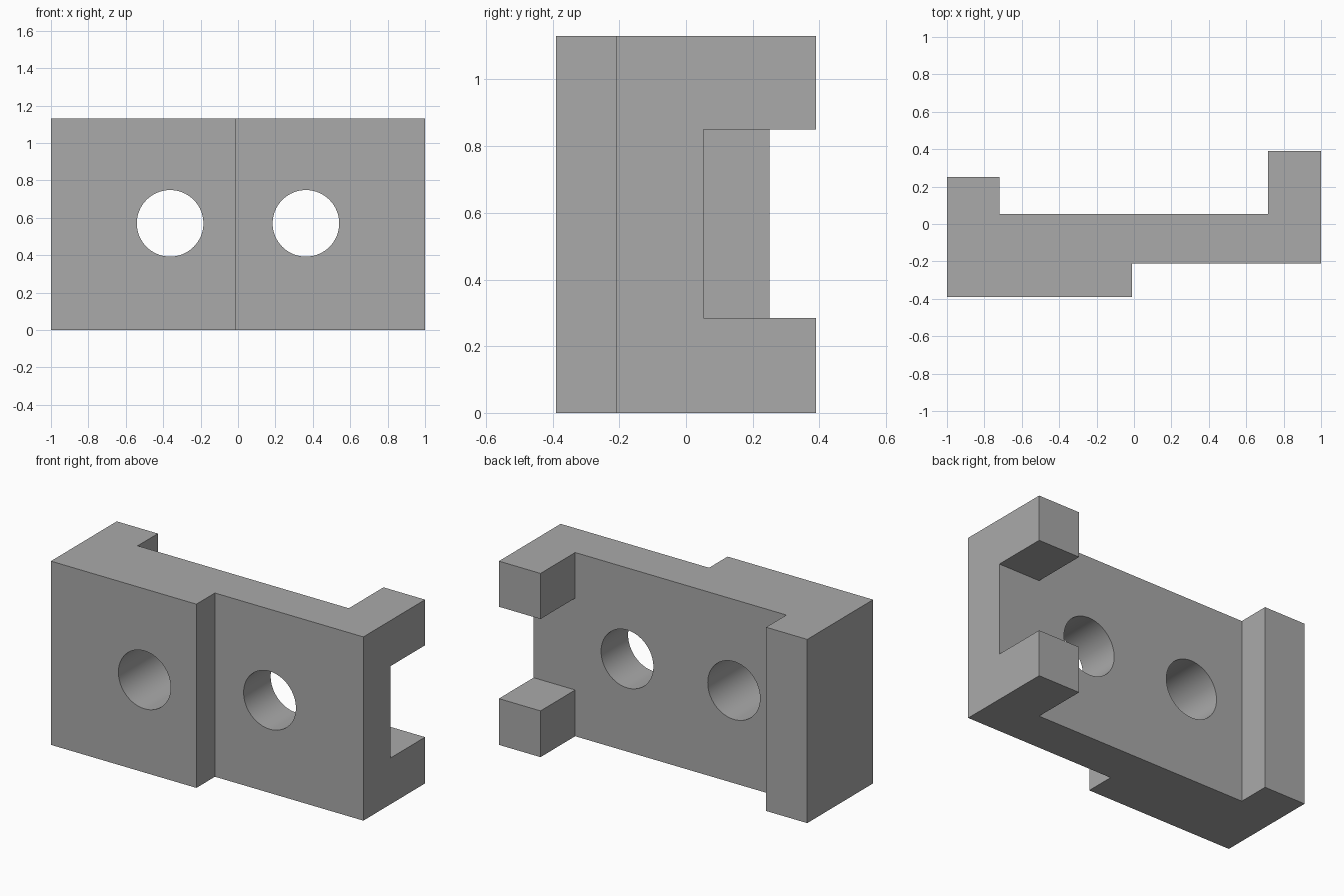
import bpy
import bmesh
from mathutils import Matrix

cube = bpy.data.objects.get("Cube")
if cube:
    bpy.data.objects.remove(cube, do_unlink=True)

HEIGHT = 1.13
MID = HEIGHT / 2

grey = bpy.data.materials.new("plain grey")
grey.use_nodes = True
colour = (0.4, 0.4, 0.4, 1)
grey.diffuse_color = colour
grey.node_tree.nodes["Principled BSDF"].inputs["Base Color"].default_value = colour


def add_object(name, bm):
    bmesh.ops.recalc_face_normals(bm, faces=bm.faces)
    mesh = bpy.data.meshes.new(name)
    bm.to_mesh(mesh)
    bm.free()
    mesh.materials.append(grey)
    obj = bpy.data.objects.new(name, mesh)
    bpy.context.collection.objects.link(obj)
    return obj


def cut(target, cutter):
    cutter.hide_render = True
    mod = target.modifiers.new(cutter.name, "BOOLEAN")
    mod.operation = "DIFFERENCE"
    mod.solver = "EXACT"
    mod.object = cutter
    bpy.context.view_layer.objects.active = target
    bpy.ops.object.modifier_apply(modifier=mod.name)
    bpy.data.objects.remove(cutter, do_unlink=True)


# Stepped plan profile, extruded upwards
profile = [(-1, -0.39), (-0.01, -0.39), (-0.01, -0.21), (1, -0.21),
           (1, 0.39), (0.717, 0.39), (0.717, 0.053), (-0.72, 0.053),
           (-0.72, 0.25), (-1, 0.25)]
bm = bmesh.new()
base = bm.faces.new([bm.verts.new((x, y, 0)) for x, y in profile])
top = bmesh.ops.extrude_face_region(bm, geom=[base])["geom"]
bmesh.ops.translate(bm, vec=(0, 0, HEIGHT),
                    verts=[v for v in top if isinstance(v, bmesh.types.BMVert)])
bracket = add_object("stepped_bracket", bm)

# Notch that splits the deeper rear flange into two lugs
bm = bmesh.new()
bmesh.ops.create_cube(bm, size=1, matrix=Matrix.Translation((0.9, 0.303, 0.567))
                      @ Matrix.Diagonal((0.5, 0.5, 0.565, 1)))
cut(bracket, add_object("flange_notch", bm))

# Pair of round through holes
for side, x in (("right", -0.363), ("left", 0.363)):
    bm = bmesh.new()
    bmesh.ops.create_cone(bm, cap_ends=True, segments=64, radius1=0.178,
                          radius2=0.178, depth=2,
                          matrix=Matrix.Translation((x, 0, 0.57))
                          @ Matrix.Rotation(1.5707963, 4, "X"))
    cut(bracket, add_object(side + "_hole", bm))

# Smooth hole walls, crisp edges
bpy.ops.object.select_all(action="DESELECT")
bracket.select_set(True)
bpy.context.view_layer.objects.active = bracket
bpy.ops.object.shade_smooth_by_angle(angle=0.5)
